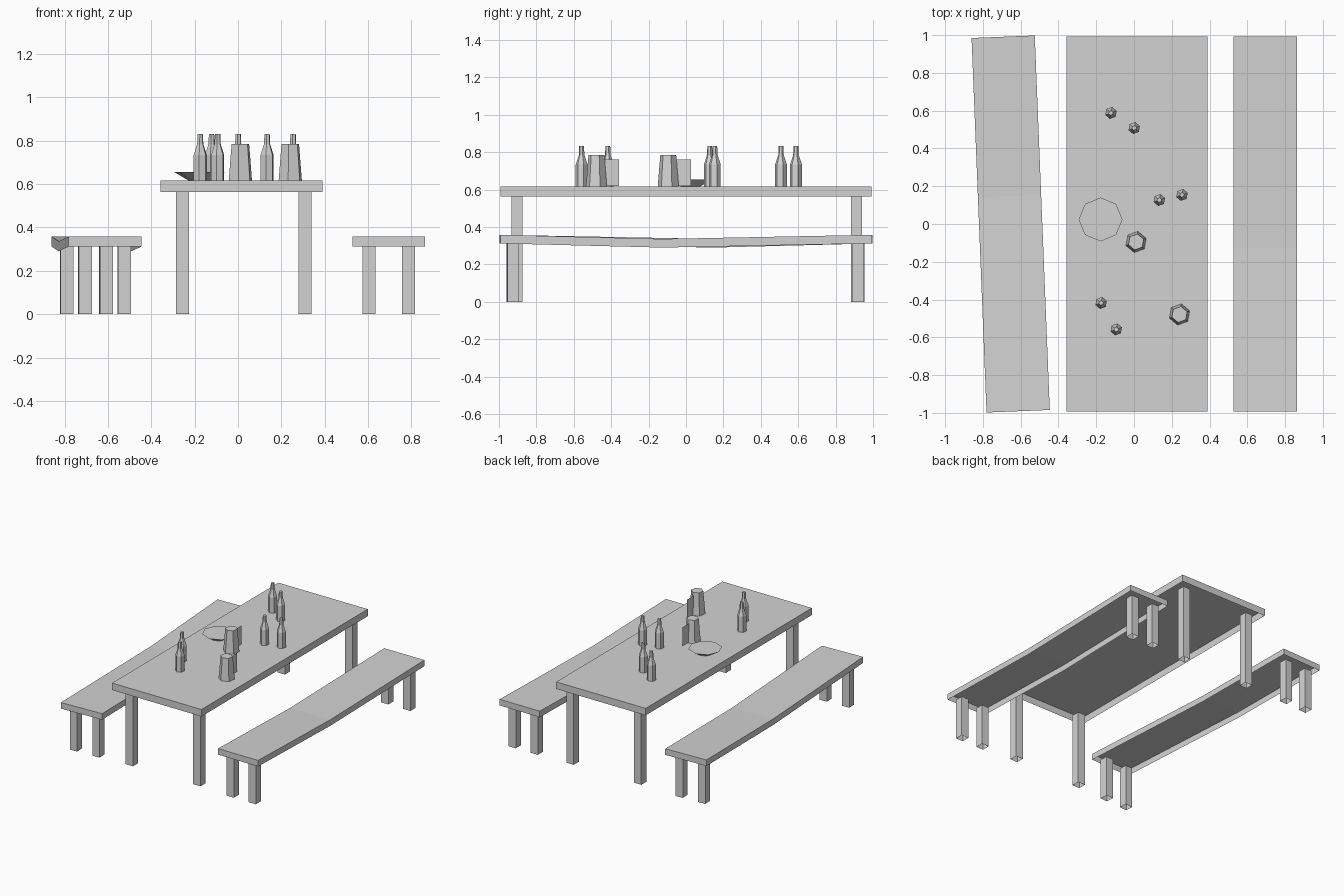
import bpy, bmesh, math
from mathutils import Matrix

cube = bpy.data.objects.get("Cube")
if cube:
    bpy.data.objects.remove(cube, do_unlink=True)

grey = bpy.data.materials.new("light grey")
grey.use_nodes = True
colour = (0.65, 0.65, 0.65, 1)
grey.diffuse_color = colour
grey.node_tree.nodes["Principled BSDF"].inputs["Base Color"].default_value = colour

TABLE_TOP = 0.616


def finish(name, bm, location=(0, 0, 0), turn=0):
    mesh = bpy.data.meshes.new(name)
    bm.to_mesh(mesh)
    bm.free()
    mesh.materials.append(grey)
    obj = bpy.data.objects.new(name, mesh)
    obj.location = location
    obj.rotation_euler.z = turn
    bpy.context.collection.objects.link(obj)
    return obj


def lathe(bm, profile, sides, phase=0.0, cap_bottom=True, cap_top=True):
    """Stack rings of (radius, height) and join them with flat faces."""
    rings = []
    for r, z in profile:
        angles = [phase + math.tau * i / sides for i in range(sides)]
        rings.append([bm.verts.new((r * math.cos(a), r * math.sin(a), z)) for a in angles])
    for low, high in zip(rings, rings[1:]):
        for i in range(sides):
            j = (i + 1) % sides
            bm.faces.new((low[i], low[j], high[j], high[i]))
    if cap_bottom:
        bm.faces.new(rings[0][::-1])
    if cap_top:
        bm.faces.new(rings[-1])


def board(name, width, length, low, high, bend=None, location=(0, 0, 0), turn=0):
    """Plank along y, hollow underneath; bend = (position, drop) of one sagging fold."""
    stations = [(-1, 0), (1, 0)]
    if bend:
        stations.insert(1, bend)
    bm = bmesh.new()
    loops = []
    for t, drop in stations:
        corners = [(-1, low), (1, low), (1, high), (-1, high)]
        loops.append([bm.verts.new((s * width / 2, t * length / 2, z - drop)) for s, z in corners])
    underside = []
    for a, b in zip(loops, loops[1:]):
        for i in range(4):
            j = (i + 1) % 4
            face = bm.faces.new((a[i], b[i], b[j], a[j]))
            if i == 0:
                underside.append(face)
    bm.faces.new(loops[0])
    bm.faces.new(loops[-1][::-1])
    bmesh.ops.recalc_face_normals(bm, faces=bm.faces)
    bmesh.ops.delete(bm, geom=underside, context='FACES_ONLY')
    return finish(name, bm, location, turn)


def legs(name, dx, dy, height, location=(0, 0, 0), turn=0):
    """Four square posts, open at the foot."""
    bm = bmesh.new()
    for sx in (-1, 1):
        for sy in (-1, 1):
            post = bmesh.new()
            r = 0.03 * math.sqrt(2)
            lathe(post, [(r, 0), (r, height)], 4, math.pi / 4, cap_bottom=False)
            post.transform(Matrix.Translation((sx * dx, sy * dy, 0)))
            part = bpy.data.meshes.new("post")
            post.to_mesh(part)
            post.free()
            bm.from_mesh(part)
            bpy.data.meshes.remove(part)
    return finish(name, bm, location, turn)


# Table
board("table_top", 0.747, 1.984, 0.563, TABLE_TOP, location=(0.016, 0, 0))
legs("table_legs", 0.282, 0.907, 0.563, location=(0.027, 0.004, 0))

# Benches, the right one standing slightly askew
board("left_bench_seat", 0.335, 1.984, 0.312, 0.358, (-0.13, 0.022), (0.695, 0, 0))
legs("left_bench_legs", 0.092, 0.922, 0.312, (0.695, -0.002, 0))
board("right_bench_seat", 0.335, 1.984, 0.312, 0.358, (0.15, 0.022), (-0.653, 0, 0), 0.04)
legs("right_bench_legs", 0.091, 0.922, 0.312, (-0.657, -0.002, 0), 0.046)

# Bottles
bottle_spots = [(-0.122, 0.588), (0.001, 0.508), (0.134, 0.127),
                (0.254, 0.154), (-0.174, -0.418), (-0.094, -0.558)]
for i, (x, y) in enumerate(bottle_spots):
    bm = bmesh.new()
    lathe(bm, [(0.032, 0), (0.032, 0.118), (0.015, 0.169), (0.013, 0.216)], 6, 0.35)
    finish(f"bottle_{i + 1}", bm, (x, y, TABLE_TOP))

# Jugs, each with a flat sheet handle
for i, (x, y) in enumerate([(0.011, -0.095), (0.241, -0.479)]):
    bm = bmesh.new()
    lathe(bm, [(0.057, 0), (0.043, 0.169)], 6, 0.35)
    finish(f"jug_{i + 1}", bm, (x, y, TABLE_TOP))
    bm = bmesh.new()
    outline = [(0.045, 0.004), (0.122, 0.004), (0.122, 0.144), (0.036, 0.144)]
    bm.faces.new([bm.verts.new((0, a, b)) for a, b in outline])
    finish(f"jug_handle_{i + 1}", bm, (x, y, TABLE_TOP))

# Serving plate
bm = bmesh.new()
lathe(bm, [(0.05, 0), (0.116, 0.039)], 8)
finish("plate", bm, (-0.177, 0.024, TABLE_TOP))
